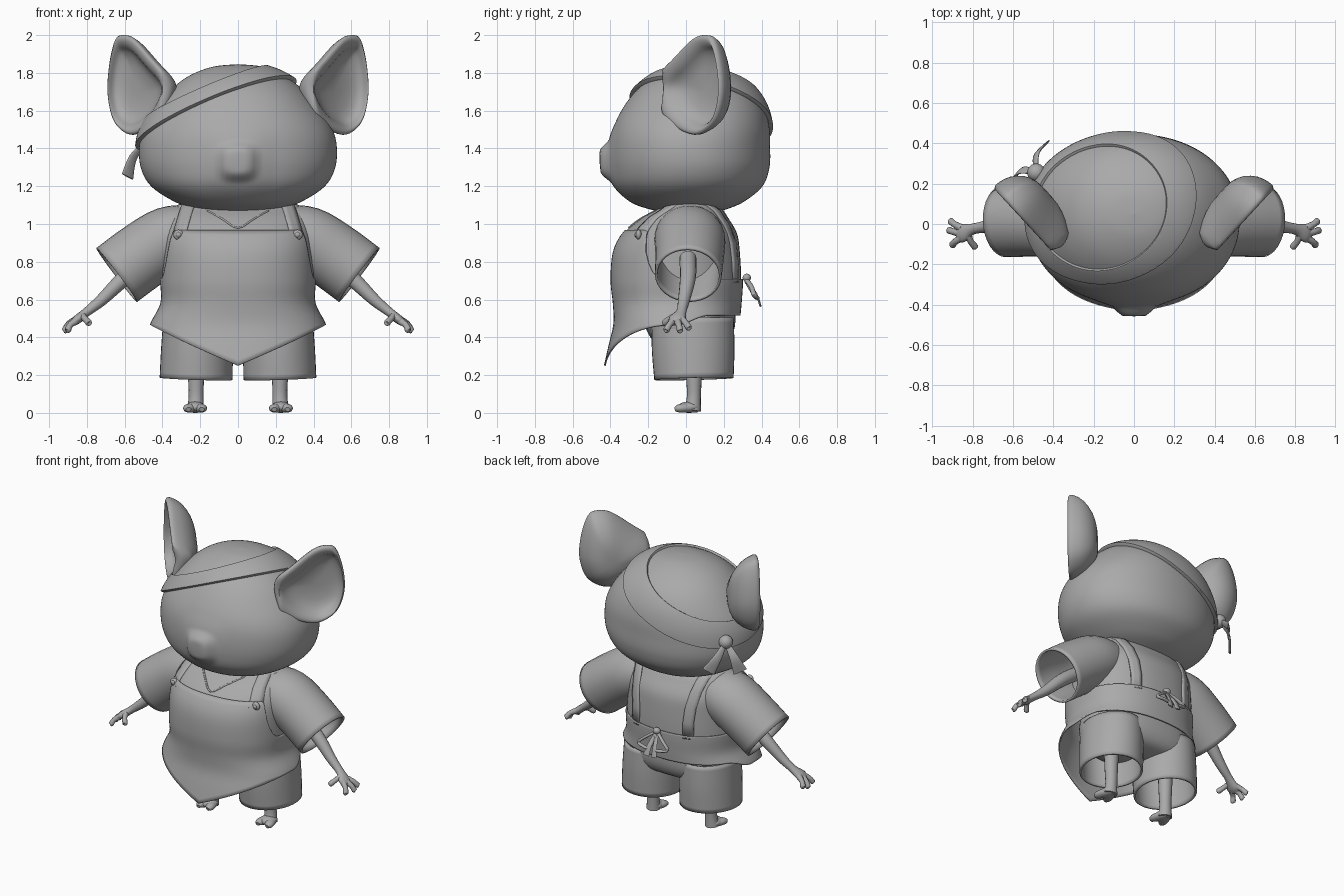
import bpy, bmesh, math
from mathutils import Vector as V

if "Cube" in bpy.data.objects:
    bpy.data.objects.remove(bpy.data.objects["Cube"])

clay = bpy.data.materials.new("clay_grey")
clay.diffuse_color = (0.4, 0.4, 0.4, 1)
clay.use_nodes = True
clay.node_tree.nodes["Principled BSDF"].inputs["Base Color"].default_value = clay.diffuse_color


def finish(name, bm, thick=0.0, offset=0.0):
    bmesh.ops.remove_doubles(bm, verts=bm.verts, dist=1e-4)
    bmesh.ops.recalc_face_normals(bm, faces=bm.faces)
    me = bpy.data.meshes.new(name)
    bm.to_mesh(me)
    bm.free()
    ob = bpy.data.objects.new(name, me)
    bpy.context.collection.objects.link(ob)
    me.materials.clear()
    me.materials.append(clay)
    if thick:
        m = ob.modifiers.new("thickness", 'SOLIDIFY')
        m.thickness, m.offset = thick, offset
    return ob


def grid(name, rows, closed=True, caps=False, thick=0.0):
    """Skin a list of equal-length point rows."""
    bm = bmesh.new()
    vs = [[bm.verts.new(p) for p in r] for r in rows]
    n = len(rows[0])
    for a, b in zip(vs, vs[1:]):
        for i in range(n if closed else n - 1):
            j = (i + 1) % n
            bm.faces.new((a[i], a[j], b[j], b[i]))
    if caps:
        bm.faces.new(vs[0])
        bm.faces.new(vs[-1])
    return finish(name, bm, thick)


def spline(pts, t, loop=False):
    """Catmull-Rom value at index t of tuples of any length."""
    n = len(pts)
    i = int(t) if loop else min(int(t), n - 2)
    f = t - i
    get = (lambda k: pts[k % n]) if loop else (lambda k: pts[max(0, min(n - 1, k))])
    return [0.5 * (2 * b + (c - a) * f + (2 * a - 5 * b + 4 * c - d) * f * f
                   + (3 * b - a - 3 * c + d) * f ** 3)
            for a, b, c, d in zip(get(i - 1), get(i), get(i + 1), get(i + 2))]


def resample(pts, k):
    return [spline(pts, i / k) for i in range((len(pts) - 1) * k + 1)]


def smooth(x, lo, hi):
    f = max(0, min(1, (x - lo) / (hi - lo)))
    return f * f * (3 - 2 * f)


def unit(a, e):
    c, s = math.cos(a), math.sin(a)
    return (math.copysign(abs(c) ** (2 / e), c) if abs(c) > 1e-6 else 0,
            math.copysign(abs(s) ** (2 / e), s) if abs(s) > 1e-6 else 0)


def loft(name, table, e=2.1, k=4, n=48):
    rows = []
    for z, hx, yf, yb in resample(table, k):
        rows.append([(u * hx, (yf + yb) / 2 + v * (yb - yf) / 2, z)
                     for u, v in (unit(2 * math.pi * i / n, e) for i in range(n))])
    return grid(name, rows)


def tube(name, pts, radii, up=(0, 1, 0), k=4, n=16, caps=True, thick=0.0):
    """Sweep ellipses (side radius, up radius) along a smooth path."""
    rows = resample([tuple(p) + tuple(r) for p, r in zip(pts, radii)], k)
    out = []
    for i, r in enumerate(rows):
        t = V(rows[min(i + 1, len(rows) - 1)][:3]) - V(rows[max(i - 1, 0)][:3])
        side = t.cross(V(up)).normalized()
        w = side.cross(t).normalized()
        out.append([V(r[:3]) + side * r[3] * math.cos(a) + w * r[4] * math.sin(a)
                    for a in (2 * math.pi * j / n for j in range(n))])
    return grid(name, out, caps=caps, thick=thick)


def ball(name, pos, size):
    bm = bmesh.new()
    bmesh.ops.create_uvsphere(bm, u_segments=24, v_segments=14, radius=1)
    for v in bm.verts:
        v.co = V(pos) + V([a * b for a, b in zip(v.co, size)])
    return finish(name, bm)


# Head: height, half width, front y, back y; the nose is a soft push forward
head = loft("head", [
    (1.06, 0, .03, .03), (1.062, .12, -.1, .14), (1.08, .23, -.20, .22), (1.12, .34, -.30, .31),
    (1.20, .46, -.375, .405), (1.30, .515, -.40, .442), (1.42, .522, -.40, .445),
    (1.52, .492, -.38, .44), (1.62, .425, -.33, .413), (1.71, .345, -.26, .355),
    (1.78, .25, -.17, .265), (1.825, .13, -.06, .16), (1.838, 0, .05, .05)], k=8, n=128)
for v in head.data.vertices:
    if v.co.y < -.2:
        r = (abs(v.co.x / .1) ** 3 + abs((v.co.z - 1.33) / .1) ** 3) ** (1 / 3)
        v.co.y -= .042 * (1 - smooth(r, .55, 1.2)) + .013 * (1 - smooth(r, .8, 2.2))

# Bandana: slices of the head above tilted planes
head_mesh = bpy.data.meshes.new_from_object(
    head.evaluated_get(bpy.context.evaluated_depsgraph_get()))
rim = (1.647, V((-.43, .26, 1)))
fold = (1.76, V((-.43, .13, 1)))


def head_slice(name, planes, thick):
    bm = bmesh.new()
    bm.from_mesh(head_mesh)
    for z, normal in planes:
        bmesh.ops.bisect_plane(bm, geom=bm.verts[:] + bm.edges[:] + bm.faces[:],
                               plane_co=(0, 0, z), plane_no=normal, clear_outer=True)
    return finish(name, bm, thick, 1)


head_slice("bandana_cap", [(1.70, -rim[1])], .008)
band = head_slice("bandana_band", [(rim[0], -rim[1]), fold], .022)
bev = band.modifiers.new("soft_edge", 'BEVEL')
bev.width, bev.segments, bev.limit_method = .009, 3, 'ANGLE'
bev.angle_limit = 1.0
knot = V((-.485, .255, 1.435))
ball("bandana_knot", knot, (.045, .045, .045))
for tip in ((-.445, .39, 1.27), (-.585, .24, 1.25)):
    mid = (V(tip) + knot) / 2 + V((-.02, .02, .01))
    tube("bandana_tail", [knot, mid, tip],
         [(.015, .008), (.028, .008), (.045, .006)], up=(-.7, .7, 0))

# Ears: outline rings from the back bulge, over the rim, into the bowl
outline = [(.615, 2.0), (.65, 1.97), (.678, 1.85), (.688, 1.70), (.665, 1.57), (.62, 1.50),
           (.555, 1.472), (.47, 1.51), (.40, 1.585), (.352, 1.69), (.362, 1.77), (.45, 1.87),
           (.55, 1.98)]
loop = [spline(outline, i / 4, True) for i in range(4 * len(outline))]
# scale, depth, sideways shift of each ring
steps = [(0, -.19, 0), (.3, -.185, 0), (.6, -.155, 0), (.85, -.095, 0), (.97, -.035, 0), (1, .0, 0),
         (.96, .016, 0), (.88, .014, .01), (.79, -.006, .02), (.7, -.04, .025), (.45, -.07, .02),
         (0, -.08, .01)]
for s in (1, -1):
    rows = []
    for k, d, shift in resample(steps, 2):
        row = []
        for x, z in loop:
            u = ((x - .54) * k + shift) / .72
            y = .03 + .78 * u - .72 * d + max(0, -u - .19)
            row.append((s * (.54 + .72 * u + .55 * d), y, 1.70 + (z - 1.70) * k))
        rows.append(row)
    grid("ear", rows)

# Torso: height, half width, front y, back y
E = 2.3
torso = [(.25, .50, -.425, .27), (.36, .485, -.40, .27), (.47, .455, -.375, .275),
         (.58, .402, -.378, .285), (.70, .402, -.39, .292), (.85, .40, -.378, .285),
         (.95, .395, -.328, .27), (1.03, .375, -.24, .225), (1.08, .34, -.155, .19),
         (1.11, .28, -.11, .14), (1.115, 0, 0, 0)]
loft("shirt", torso[3:], E)


def torso_row(z):
    lo, hi = 0.0, len(torso) - 1.0
    for _ in range(40):
        m = (lo + hi) / 2
        lo, hi = (m, hi) if spline(torso, m)[0] < z else (lo, m)
    return spline(torso, lo)


def on_torso(x, z, side, gap):
    _, hx, yf, yb = torso_row(z)
    r = min(.98, abs(x) / hx)
    return (x, (yf + yb) / 2 + side * ((yb - yf) / 2 * (1 - r ** E) ** (1 / E) + gap), z)


# Apron wrapped over the shirt: bib in front, low back, pointed front hem
cols = []
for i in range(96):
    u, v = unit(2 * math.pi * i / 96, E)
    top = .965 - .255 * (smooth(abs(u), .84, .99) if v < 0 else 1)
    hem = .25 + .215 * abs(u) if v < 0 else .465 + .05 * smooth(v, 0, .5)
    col = []
    for j in range(25):
        z = top + (hem - top) * j / 24
        _, hx, yf, yb = torso_row(z)
        col.append((u * (hx + .005), (yf + yb) / 2 + v * ((yb - yf) / 2 + .005), z))
    cols.append(col)
grid("apron", list(zip(*cols)), thick=.009)

# Neckline
tube("neckline", [on_torso(x, z, -1, .0) for x, z in
                  ((-.16, 1.07), (-.08, 1.025), (0, .98), (.08, 1.025), (.16, 1.07))],
     [(.006, .006)] * 5, up=(0, 0, 1), n=8)

for s in (1, -1):
    # Shoulder straps with buttons
    path = [(.31, .93, -1), (.30, .98, -1), (.285, 1.03, -1), (.27, 1.08, -1), (.26, 1.105, -1),
            (.25, 1.105, 1), (.24, 1.07, 1), (.225, 1.0, 1), (.21, .9, 1), (.20, .8, 1), (.20, .69, 1)]
    grid("strap", [[on_torso(s * (x + w), z, d, .004) for w in (-.033, -.011, .011, .033)]
                   for x, z, d in path], closed=False, thick=.012)
    bx, by, bz = on_torso(s * .315, .943, -1, .015)
    ball("button", (bx, by, bz), (.027, .016, .027))
    ball("button_centre", (bx, by - .012, bz), (.014, .01, .014))

    # Sleeve with open cuff
    tube("sleeve", [(s * .22, .01, .955), (s * .36, .02, .92), (s * .50, .02, .835),
                    (s * .642, .012, .73)],
         [(.14, .16), (.168, .18), (.172, .175), (.172, .17)], n=32, caps=False, thick=.014)

    # Arm, palm and fingers
    tube("arm", [(s * .46, .01, .82), (s * .60, .01, .715), (s * .72, -.01, .60),
                 (s * .80, -.025, .535), (s * .85, -.045, .495), (s * .875, -.05, .475)],
         [(.045, .045), (.042, .042), (.032, .032), (.024, .027), (.024, .046), (.016, .036)])
    for base, tip in (((.855, -.02, .495), (.915, .018, .445)), ((.865, -.045, .485), (.922, -.03, .43)),
                      ((.86, -.07, .485), (.905, -.108, .433)), ((.825, -.05, .515), (.785, -.12, .472))):
        a, b = V(base), V(tip)
        pts = [a, a.lerp(b, .5) + V((.006, 0, .006)), a.lerp(b, .92), b]
        tube("finger", [(s * p.x, p.y, p.z) for p in pts],
             [(.02, .02), (.016, .016), (.017, .017), (.006, .006)], n=10)

    # Shorts leg, shin and two-toed foot
    tube("shorts_leg", [(s * .213, .035, .50), (s * .217, .038, .34), (s * .222, .042, .18)],
         [(.175, .21), (.183, .212), (.186, .203)], n=40, caps=False, thick=.014)
    tube("shin", [(s * .222, .042, .40), (s * .222, .042, .2), (s * .222, .042, .09), (s * .225, .035, .012)],
         [(.05, .05), (.043, .042), (.039, .037), (.046, .044)])
    ball("foot", (s * .226, .015, .03), (.052, .06, .03))
    for tx in (.192, .263):
        tube("toe", [(s * .225, .06, .025), (s * (tx + .225) / 2, .01, .026), (s * tx, -.035, .024),
                     (s * tx, -.058, .018)],
             [(.028, .022), (.036, .025), (.029, .022), (.014, .012)], up=(0, 0, 1))

    # Back bow: one triangular loop and one tail per side
    tube("bow_loop", [(0, .315, .71), (s * .06, .345, .67), (s * .11, .36, .625),
                      (s * .07, .375, .612), (s * .02, .37, .615), (0, .32, .70)],
         [(.009, .013)] * 6, n=10)
    tube("bow_tail", [(s * .005, .32, .70), (s * .02, .37, .63), (s * .03, .395, .565)],
         [(.012, .007), (.016, .007), (.022, .005)], n=10)
ball("bow_knot", (0, .322, .715), (.026, .022, .022))

# Seat of the shorts
loft("shorts_seat", [(.64, .35, -.25, .25), (.52, .385, -.24, .262), (.43, .392, -.205, .252),
                     (.37, .34, -.16, .21), (.345, .18, -.07, .12), (.34, 0, .03, .03)], 2.4)

bpy.data.meshes.remove(head_mesh)
bpy.ops.object.select_all(action='DESELECT')
for ob in bpy.context.collection.objects:
    ob.select_set(True)
    bpy.context.view_layer.objects.active = ob
bpy.ops.object.shade_smooth_by_angle(angle=math.radians(50))
